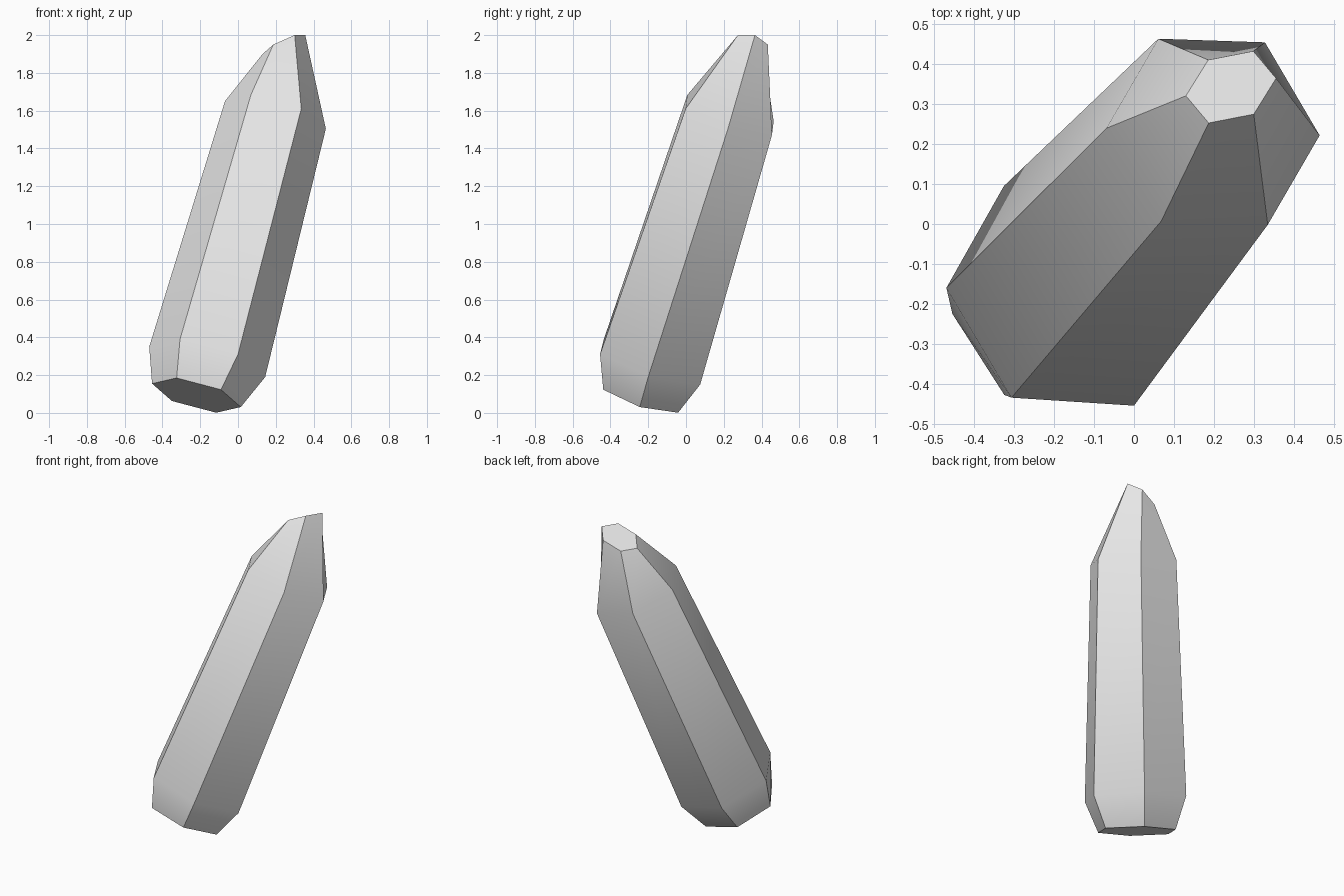
import bpy
import bmesh
import math
from mathutils import Vector

default_cube = bpy.data.objects.get("Cube")
if default_cube:
    bpy.data.objects.remove(default_cube, do_unlink=True)


def make_material(name, colour):
    material = bpy.data.materials.new(name)
    material.use_nodes = True
    material.diffuse_color = colour
    material.node_tree.nodes["Principled BSDF"].inputs["Base Color"].default_value = colour
    return material


def hexagon(bm, centre, first, third):
    """Skewed hexagon, symmetric about its centre, spanned by two corner offsets."""
    centre, a, c = Vector(centre), Vector(first), Vector(third)
    offsets = (a, a + c, c, -a, -a - c, -c)
    return [bm.verts.new(centre + offset) for offset in offsets]


# Cross-sections along the leaning shaft: centre, first corner, third corner
sections = [
    # base cap
    ((-.22, -.235, .093), (-.235, .01, .062), (.13, -.203, .03)),
    # lower shoulder
    ((-.163, -.18, .27), (-.307, .02, .08), (.163, -.275, .04)),
    # upper shoulder
    ((.198, .231, 1.577), (-.267, .009, .073), (.137, -.233, .033)),
    # tip cap
    ((.243, .343, 1.95), (-.113, -.022, -.05), (.057, -.068, .05)),
]

# Crystal body: bridge the sections and close both ends
bm = bmesh.new()
rings = [hexagon(bm, *section) for section in sections]
for lower, upper in zip(rings, rings[1:]):
    for i in range(len(lower)):
        j = (i + 1) % len(lower)
        bm.faces.new((lower[i], lower[j], upper[j], upper[i]))
bm.faces.new(list(reversed(rings[0])))
bm.faces.new(rings[-1])
bmesh.ops.recalc_face_normals(bm, faces=bm.faces[:])

mesh = bpy.data.meshes.new("crystal_shard")
bm.to_mesh(mesh)
bm.free()
mesh.materials.append(make_material("pale grey", (0.8, 0.8, 0.8, 1)))

crystal = bpy.data.objects.new("crystal_shard", mesh)
bpy.context.collection.objects.link(crystal)

# Soft shoulders, crisp facets
bpy.ops.object.select_all(action="DESELECT")
crystal.select_set(True)
bpy.context.view_layer.objects.active = crystal
bpy.ops.object.shade_smooth_by_angle(angle=math.radians(30))
